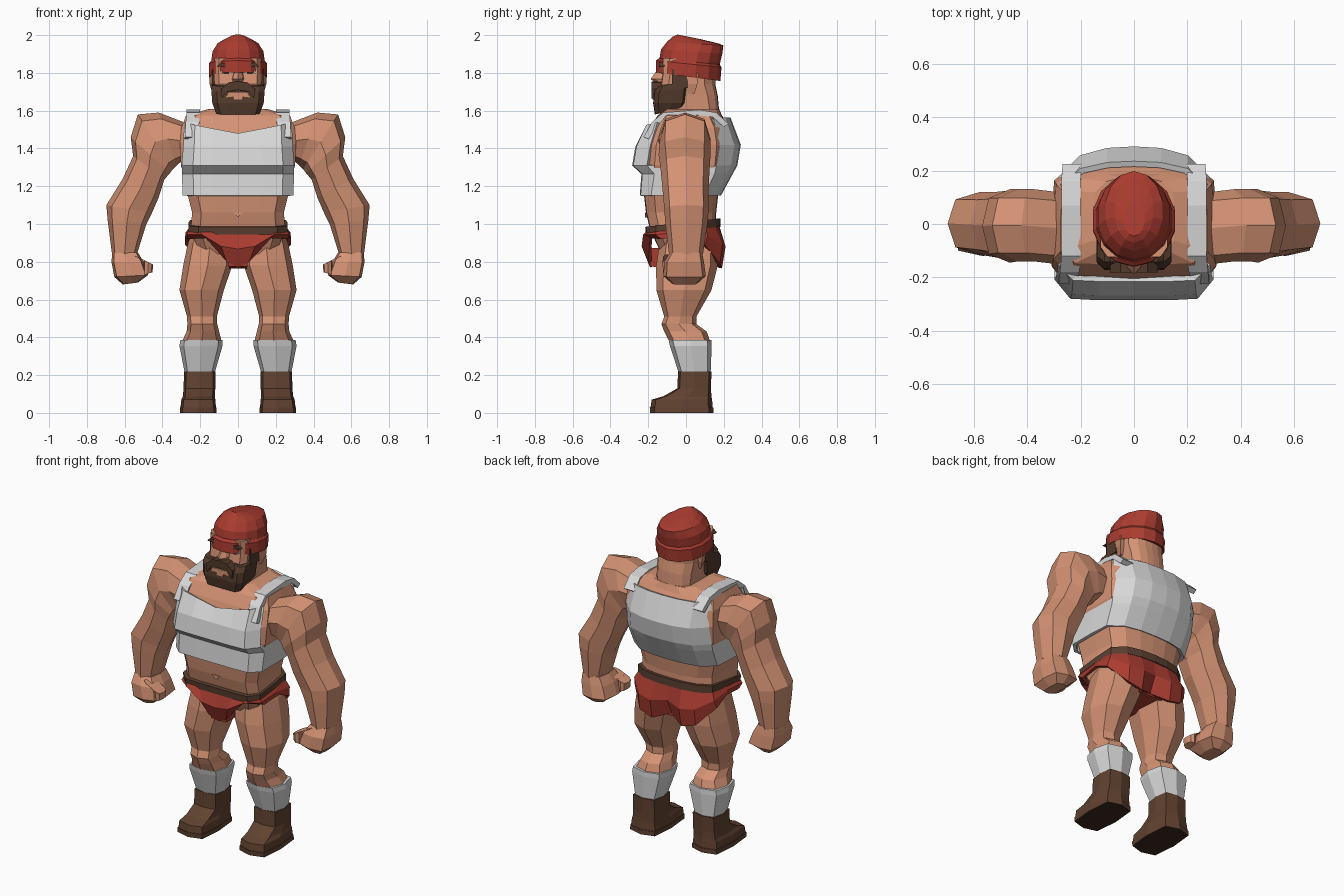
import bpy, bmesh, math
from mathutils import Vector


def material(name, rgb):
    m = bpy.data.materials.new(name)
    m.diffuse_color = (*rgb, 1)
    return m


SKIN = material("skin", (0.66, 0.29, 0.175))
WHITE = material("white cloth", (0.68, 0.68, 0.68))
RED = material("red cloth", (0.40, 0.045, 0.03))
BOOT = material("boot brown", (0.12, 0.055, 0.03))
HAIR = material("hair brown", (0.085, 0.042, 0.024))
BELT = material("belt brown", (0.10, 0.05, 0.03))
SOLE = material("dark sole", (0.045, 0.022, 0.015))

# Half outlines, front centre to back centre: x fraction, y fraction
BODY = [(0, -1), (.45, -1), (.8, -.98), (1, -.72), (1, 0), (.97, .6), (.7, .88), (.35, .98), (0, 1)]
OVAL = [(math.sin(a * math.pi / 7), -math.cos(a * math.pi / 7)) for a in range(8)]


def build(name, verts, faces, mat, mirror=False, fix=True):
    me = bpy.data.meshes.new(name)
    bm = bmesh.new()
    vs = [bm.verts.new(v) for v in verts]
    for f in faces:
        bm.faces.new([vs[i] for i in f])
    if fix:
        bmesh.ops.recalc_face_normals(bm, faces=bm.faces)
    bm.to_mesh(me)
    bm.free()
    me.materials.append(mat)
    ob = bpy.data.objects.new(name, me)
    bpy.context.collection.objects.link(ob)
    if mirror:
        ob.modifiers.new("mirror", "MIRROR").use_bisect_axis[0] = False
    return ob


def loft(name, rings, mat, mirror=False, caps=True, skip=None):
    n = len(rings[0])
    faces = [(i * n + j, i * n + (j + 1) % n, (i + 1) * n + (j + 1) % n, (i + 1) * n + j)
             for i in range(len(rings) - 1) for j in range(n) if not (skip and skip(i, j))]
    if caps:
        faces += [tuple(reversed(range(n))), tuple(range(len(rings) * n - n, len(rings) * n))]
    return build(name, [p for r in rings for p in r], faces, mat, mirror, caps)


def whole(half):
    return half + [(-x, y, z) for x, y, z in half[-2:0:-1]]


def half_ring(zf, zb, w, yf, yb, dip=0, shape=BODY):
    out = []
    for fx, fy in shape:
        z = zf + (zb - zf) * (fy + 1) / 2 - (dip * (1 - fx) if fy < 0 else 0)
        out.append((w * fx, (yf + yb) / 2 + fy * (yb - yf) / 2, z))
    return out


def bands(name, specs, mat, shape=BODY, **kw):
    return loft(name, [whole(half_ring(*s, shape=shape)) for s in specs], mat, **kw)


def limb_ring(inner, outer, yf, yb, diag=.76):
    a, b = Vector((inner[0], 0, inner[1])), Vector((outer[0], 0, outer[1]))
    ring = []
    for u, v in [(1, 0), (diag, diag), (0, 1), (-diag, diag), (-1, 0), (-diag, -diag), (0, -1), (diag, -diag)]:
        p = (a + b) / 2 + (b - a) / 2 * u
        p.y = (yf + yb) / 2 + (yb - yf) / 2 * v
        ring.append(p)
    return ring


def column(name, specs, mat, diag=.76):
    return loft(name, [limb_ring((xi, z), (xo, z), f, b, diag) for z, xi, xo, f, b in specs], mat, True)


def plate(name, pts, y0, y1, mat, mirror=False):
    return loft(name, [[(x, y, z) for x, z in pts] for y in (y0, y1)], mat, mirror)


# Torso
bands("torso", [(.84, .84, .2, -.13, .13), (.97, .97, .25, -.19, .16), (1.06, 1.06, .243, -.212, .16),
                (1.15, 1.15, .265, -.222, .17), (1.26, 1.26, .285, -.22, .22),
                (1.31, 1.31, .302, -.235, .25), (1.42, 1.42, .308, -.225, .26),
                (1.51, 1.51, .30, -.19, .235), (1.575, 1.575, .275, -.15, .19),
                (1.61, 1.61, .15, -.1, .175)], SKIN)
plate("navel", [(-.028, 1.062), (.028, 1.062), (0, 1.035)], -.216, -.205, SKIN)

# Cropped vest with open armholes and shoulder straps
vest = bands("vest", [(1.15, 1.15, .293, -.245, .185), (1.265, 1.27, .297, -.236, .25),
                      (1.31, 1.31, .298, -.285, .272), (1.41, 1.42, .29, -.268, .29),
                      (1.535, 1.565, .285, -.215, .235, .055)], WHITE, caps=False,
             skip=lambda i, j: i >= 2 and j in (3, 4, 11, 12))
s = vest.modifiers.new("thickness", "SOLIDIFY")
s.thickness, s.offset = .022, -1
straps = []
for x, y, z in [(.245, -.225, 1.46), (.24, -.18, 1.54), (.235, -.12, 1.59), (.235, .07, 1.605),
                (.235, .16, 1.59), (.23, .225, 1.53)]:
    d = Vector((0, y, z - 1.38)).normalized() * .03
    straps.append([(x - .035, y, z), (x + .037, y, z), (x + .037, y - d.y, z - d.z), (x - .035, y - d.y, z - d.z)])
loft("vest_strap", straps, WHITE, True)

# Belt and briefs
bands("belt", [(.945, .985, .262, -.212, .182), (.985, 1.03, .262, -.216, .182)], BELT)
top = half_ring(.965, .995, .257, -.205, .175)
bottom = [(0, -.19, .77), (.06, -.2, .80), (.17, -.19, .925), (.27, -.13, .92), (.28, 0, .935),
          (.28, .1, .89), (.19, .18, .79), (.1, .19, .765), (0, .14, .80)]
middle = [((a[0] + b[0]) * .515, (a[1] + b[1]) * .58, (a[2] + b[2]) / 2) for a, b in zip(top, bottom)]
briefs = loft("briefs", [whole(bottom), whole(middle), whole(top)], RED, caps=False)
s = briefs.modifiers.new("thickness", "SOLIDIFY")
s.thickness, s.offset = .02, -1
loft("briefs_gusset", [[(-w, y, z), (w, y, z), (w, y, z + .1), (-w, y, z + .1)]
                       for w, y, z in [(.05, -.19, .775), (.045, -.05, .765), (.09, .14, .785)]], RED)

# Arms with fists and thumbs
loft("arm", [limb_ring(*r) for r in [
    ((.29, 1.34), (.29, 1.54), -.15, .12), ((.325, 1.31), (.42, 1.59), -.14, .13),
    ((.345, 1.29), (.53, 1.58), -.14, .13), ((.36, 1.27), (.568, 1.46), -.145, .13),
    ((.39, 1.235), (.555, 1.36), -.135, .125), ((.42, 1.14), (.61, 1.24), -.125, .12),
    ((.455, 1.06), (.697, 1.10), -.115, .12), ((.485, 1.0), (.69, 1.02), -.11, .115),
    ((.535, .84), (.667, .84), -.09, .09)]], SKIN, True)
loft("fist", [limb_ring(*r, .85) for r in [
    ((.53, .85), (.665, .85), -.085, .085), ((.50, .80), (.67, .80), -.115, .095),
    ((.475, .73), (.655, .72), -.12, .105), ((.53, .69), (.61, .68), -.075, .06)]], SKIN, True)
loft("thumb", [limb_ring(*r) for r in [
    ((.52, .82), (.57, .84), -.12, -.03), ((.45, .785), (.50, .81), -.125, -.04),
    ((.452, .745), (.50, .73), -.12, -.04)]], SKIN, True)

# Legs, socks and boots
column("leg", [(.96, .06, .24, -.12, .12), (.90, .03, .265, -.14, .17), (.78, .03, .29, -.158, .168),
               (.65, .075, .31, -.157, .135), (.51, .112, .27, -.115, .055), (.47, .11, .268, -.13, .055),
               (.43, .10, .272, -.115, .11), (.37, .085, .30, -.085, .13)], SKIN)
column("sock", [(.385, .082, .305, -.092, .135), (.355, .082, .31, -.085, .136),
                (.20, .127, .28, -.035, .13)], WHITE, .8)
column("boot", [(.22, .12, .286, -.042, .135), (.13, .12, .288, -.046, .132), (.088, .123, .292, -.12, .135),
                (.07, .12, .30, -.182, .138), (.025, .116, .305, -.188, .142)], BOOT, .86)
column("sole", [(.028, .114, .308, -.192, .146), (0, .114, .308, -.19, .146)], BOOT, .86)
column("sole_bottom", [(.003, .12, .302, -.185, .14), (0, .12, .302, -.185, .14)], SOLE, .86).location.z = -.001

# Neck and head
bands("head", [(1.55, 1.55, .115, -.06, .18), (1.68, 1.68, .12, -.1, .168), (1.74, 1.74, .125, -.132, .155),
               (1.80, 1.80, .128, -.123, .155), (1.88, 1.86, .125, -.125, .15)], SKIN)
loft("ear", [[(.115, y, z), (.12, y + d, z), (x, y + d, z), (x - .015, y, z)]
             for x, y, z, d in [(.135, .01, 1.69, .035), (.15, .0, 1.74, .06), (.153, .0, 1.80, .065)]], SKIN, True)
loft("nose", [whole([(0, f, z), (w, f + .025, z), (w + .008, -.11, z), (0, -.10, z)])
              for z, w, f in [(1.74, .02, -.155), (1.768, .026, -.187), (1.84, .012, -.135)]], SKIN)

# Beard, moustache and sideburns
bands("beard", [(1.58, 1.61, .115, -.165, .0), (1.64, 1.64, .136, -.174, .02), (1.70, 1.72, .141, -.168, .03),
                (1.73, 1.76, .138, -.145, .03)], HAIR)
plate("moustache", [(0, 1.755), (.05, 1.75), (.09, 1.715), (.085, 1.665), (.06, 1.70), (0, 1.71)],
      -.182, -.125, HAIR, True)
plate("sideburn", [(.105, 1.72), (.14, 1.72), (.136, 1.82), (.118, 1.82)], -.075, .01, HAIR, True)
plate("mouth", [(-.05, 1.70), (-.065, 1.67), (-.025, 1.675), (-.02, 1.66), (.02, 1.66), (.025, 1.675),
                (.065, 1.67), (.05, 1.70)], -.178, -.17, SKIN)

# Brows and eyes
plate("brow", [(.022, 1.818), (.03, 1.842), (.09, 1.855), (.112, 1.835), (.085, 1.835)], -.142, -.115, HAIR, True)
plate("eye_white", [(.034, 1.80), (.05, 1.813), (.088, 1.813), (.095, 1.80), (.06, 1.793)], -.128, -.12, WHITE, True)
plate("pupil", [(.048, 1.793), (.048, 1.814), (.076, 1.814), (.076, 1.793)], -.131, -.122, SOLE, True)

# Knitted cap with rolled brim
bands("cap_brim", [(1.815, 1.765, .145, -.145, .165), (1.803, 1.757, .157, -.16, .182),
                   (1.865, 1.83, .157, -.158, .188), (1.878, 1.845, .145, -.143, .178)], RED, OVAL)
bands("cap_crown", [(1.85, 1.83, .148, -.145, .175), (1.925, 1.90, .138, -.132, .192),
                    (1.965, 1.945, .11, -.10, .198), (1.992, 1.955, .075, -.07, .175),
                    (2.003, 1.978, .04, -.045, .08)], RED, OVAL)
